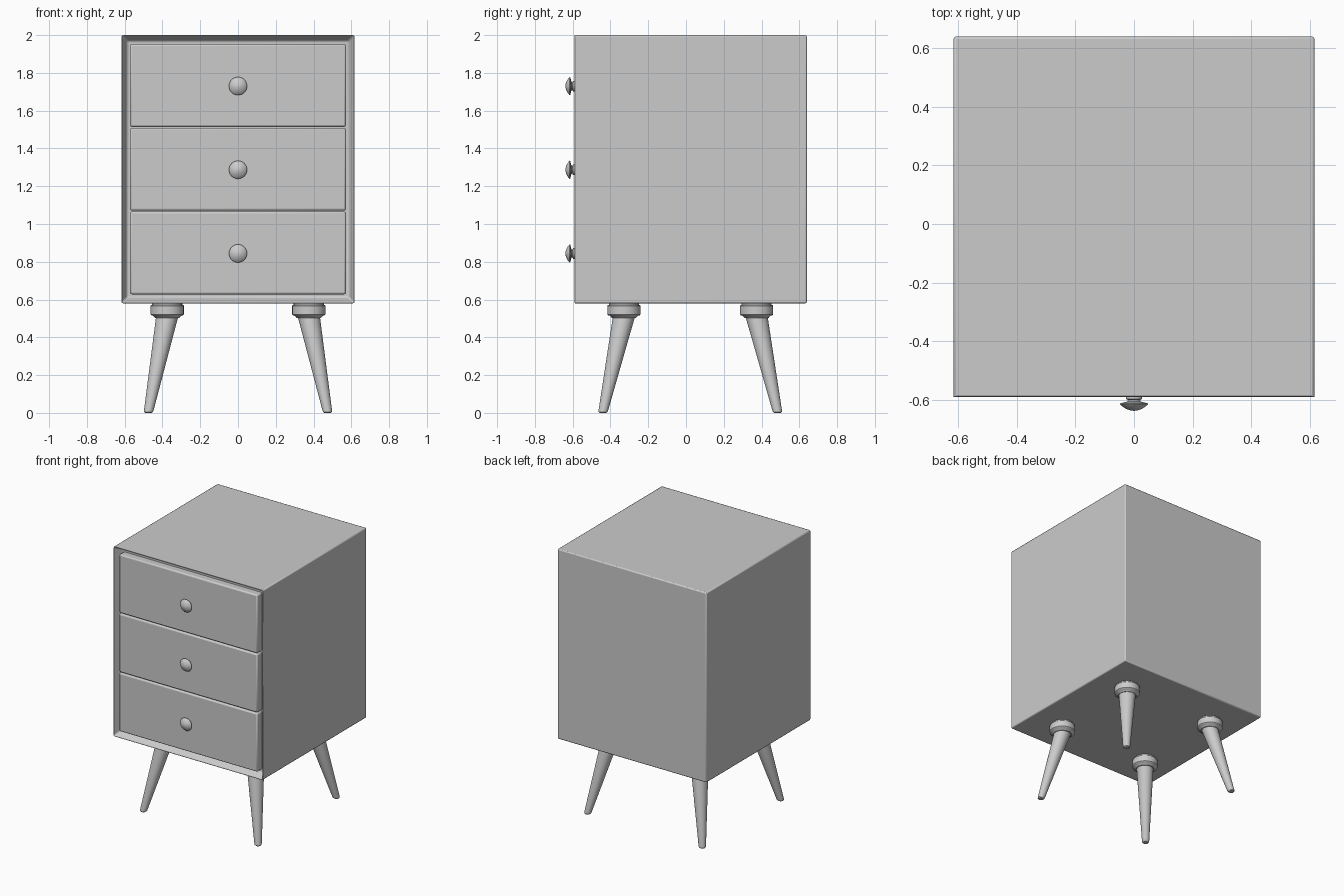
import bpy, bmesh, math
from mathutils import Matrix, Vector

if "Cube" in bpy.data.objects:
    bpy.data.objects.remove(bpy.data.objects["Cube"])

CY = 0.0225          # centre of the cabinet in y
FRONT = -0.595


def finish(bm, name, smooth=True):
    bmesh.ops.recalc_face_normals(bm, faces=bm.faces)
    me = bpy.data.meshes.new(name)
    bm.to_mesh(me)
    bm.free()
    ob = bpy.data.objects.new(name, me)
    bpy.context.collection.objects.link(ob)
    if smooth:
        bpy.ops.object.select_all(action='DESELECT')
        ob.select_set(True)
        bpy.context.view_layer.objects.active = ob
        bpy.ops.object.shade_smooth_by_angle(angle=math.radians(35))
    return ob


def box_bm(lo, hi):
    lo, hi = Vector(lo), Vector(hi)
    bm = bmesh.new()
    bmesh.ops.create_cube(bm, size=1, matrix=Matrix.Translation((lo + hi) / 2)
                          @ Matrix.Diagonal((*(hi - lo), 1)))
    return bm


def add_bevel(ob, width):
    m = ob.modifiers.new("bevel", 'BEVEL')
    m.width, m.segments = width, 2
    m.limit_method = 'ANGLE'


def loft(name, rings, n=32, matrix=Matrix()):
    """Stack of circles (cx, cy, radius, z), capped at both ends."""
    bm = bmesh.new()
    loops = []
    for cx, cy, r, z in rings:
        loops.append([bm.verts.new((cx + r * math.cos(2 * math.pi * i / n),
                                    cy + r * math.sin(2 * math.pi * i / n), z))
                      for i in range(n)])
    for a, b in zip(loops, loops[1:]):
        for i in range(n):
            j = (i + 1) % n
            bm.faces.new((a[i], a[j], b[j], b[i]))
    bm.faces.new(loops[0])
    bm.faces.new(loops[-1])
    bm.transform(matrix)
    return finish(bm, name)


# cabinet shell with the front opened up
bm = box_bm((-0.617, FRONT, 0.58), (0.617, 0.64, 2.0))
front = min(bm.faces, key=lambda f: f.calc_center_median().y)
bmesh.ops.inset_region(bm, faces=[front], thickness=0.044)
bmesh.ops.translate(bm, verts=front.verts, vec=(0, 0.06, 0))
add_bevel(finish(bm, "cabinet"), 0.008)

# three drawers with round knobs
for i, z in enumerate((0.847, 1.29, 1.733)):
    bm = box_bm((-0.572, FRONT + 0.006, z - 0.219), (0.572, FRONT + 0.07, z + 0.219))
    add_bevel(finish(bm, f"drawer_front_{i + 1}"), 0.01)
    profile = [(0.028, -0.002), (0.028, 0.005), (0.020, 0.009), (0.024, 0.014),
               (0.046, 0.0195), (0.048, 0.0225), (0.045, 0.026), (0.035, 0.034),
               (0.022, 0.041), (0.010, 0.0445), (0.001, 0.0455)]
    to_front = Matrix.Translation((0, FRONT + 0.002, z - 0.003)) @ Matrix.Rotation(math.pi / 2, 4, 'X')
    loft(f"knob_{i + 1}", [(0, 0, r, h) for r, h in profile], matrix=to_front)

# four splayed, tapered legs with collars
for sx, side in ((-1, "left"), (1, "right")):
    for sy, end in ((-1, "front"), (1, "back")):
        x, y = sx * 0.375, CY + sy * 0.351
        collar = [(0.08, 0.582), (0.08, 0.571), (0.085, 0.571), (0.088, 0.567),
                  (0.088, 0.522), (0.084, 0.517), (0.074, 0.514), (0.064, 0.503), (0.05, 0.503)]
        loft(f"{end}_{side}_collar", [(x, y, r, z) for r, z in collar])
        rings = []
        for r, z in ((0.06, 0.53), (0.058, 0.5), (0.0255, 0.015), (0.024, 0.006), (0.018, 0.0)):
            t = (0.51 - z) / 0.51
            rings.append((x + sx * 0.100 * t, y + sy * 0.112 * t, r, z))
        loft(f"{end}_{side}_leg", rings)
